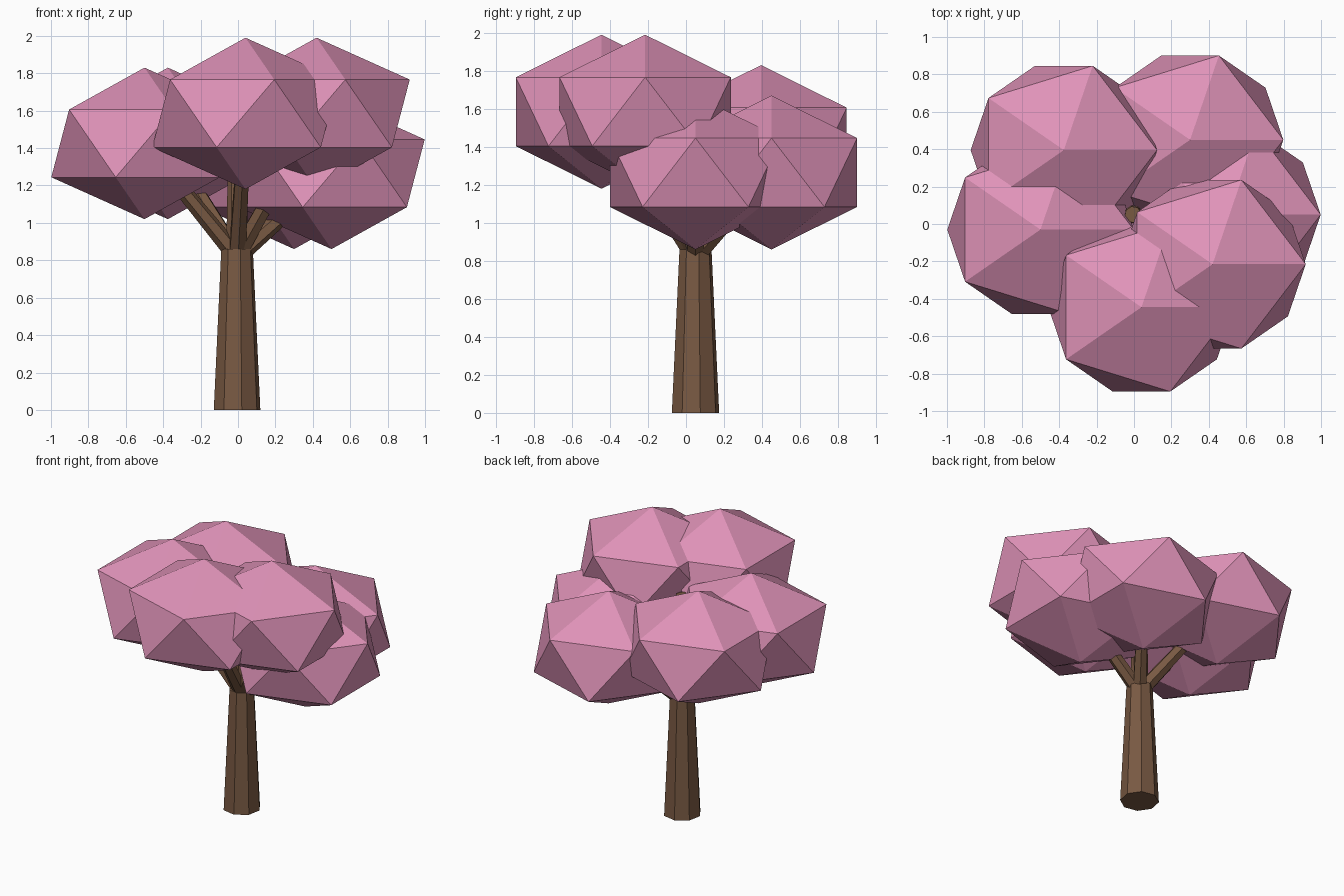
import bpy
from mathutils import Vector

if "Cube" in bpy.data.objects:
    bpy.data.objects.remove(bpy.data.objects["Cube"])


def material(name, rgb):
    m = bpy.data.materials.new(name)
    m.diffuse_color = (*rgb, 1)
    m.use_nodes = True
    m.node_tree.nodes["Principled BSDF"].inputs["Base Color"].default_value = m.diffuse_color
    return m


pink = material("blossom_pink", (0.74, 0.29, 0.48))
brown = material("bark_brown", (0.19, 0.10, 0.055))


def limb(name, start, end, r1, r2, sides, turn=0.0):
    """Tapered faceted cylinder between two points."""
    a, b = Vector(start), Vector(end)
    d = b - a
    bpy.ops.mesh.primitive_cone_add(vertices=sides, radius1=r1, radius2=r2,
                                    depth=d.length, location=(a + b) / 2)
    o = bpy.context.object
    o.name = name
    q = d.to_track_quat('Z', 'Y').to_euler()
    o.rotation_euler = (0, 0, turn) if abs(d.x) + abs(d.y) < 1e-6 else q
    o.data.materials.append(brown)


def clump(name, centre):
    """Flattened icosahedron of blossom."""
    bpy.ops.mesh.primitive_ico_sphere_add(subdivisions=1, radius=1, location=centre)
    o = bpy.context.object
    o.name = name
    o.scale = (0.557, 0.53, 0.405)
    o.data.materials.append(pink)


TX, TY = -0.005, 0.05

# Trunk and its thinner central leader
limb("trunk", (TX, TY, 0), (TX, TY, 0.86), 0.127, 0.086, 8, 0.2)
limb("central_branch", (TX, TY, 0.82), (TX, TY, 1.57), 0.06, 0.045, 8, 0.2)

# Blossom clumps, each carried by a branch from the trunk top
clumps = {
    "front": (0.04, -0.445, 1.585),
    "front_right": (0.42, -0.215, 1.585),
    "left": (-0.50, -0.03, 1.425),
    "back_left": (-0.375, 0.395, 1.425),
    "back_right": (0.30, 0.45, 1.265),
    "right": (0.50, 0.05, 1.265),
}
for side, centre in clumps.items():
    clump(side + "_blossom", centre)
    limb(side + "_branch", (TX, TY, 0.82), centre, 0.05, 0.035, 6)
